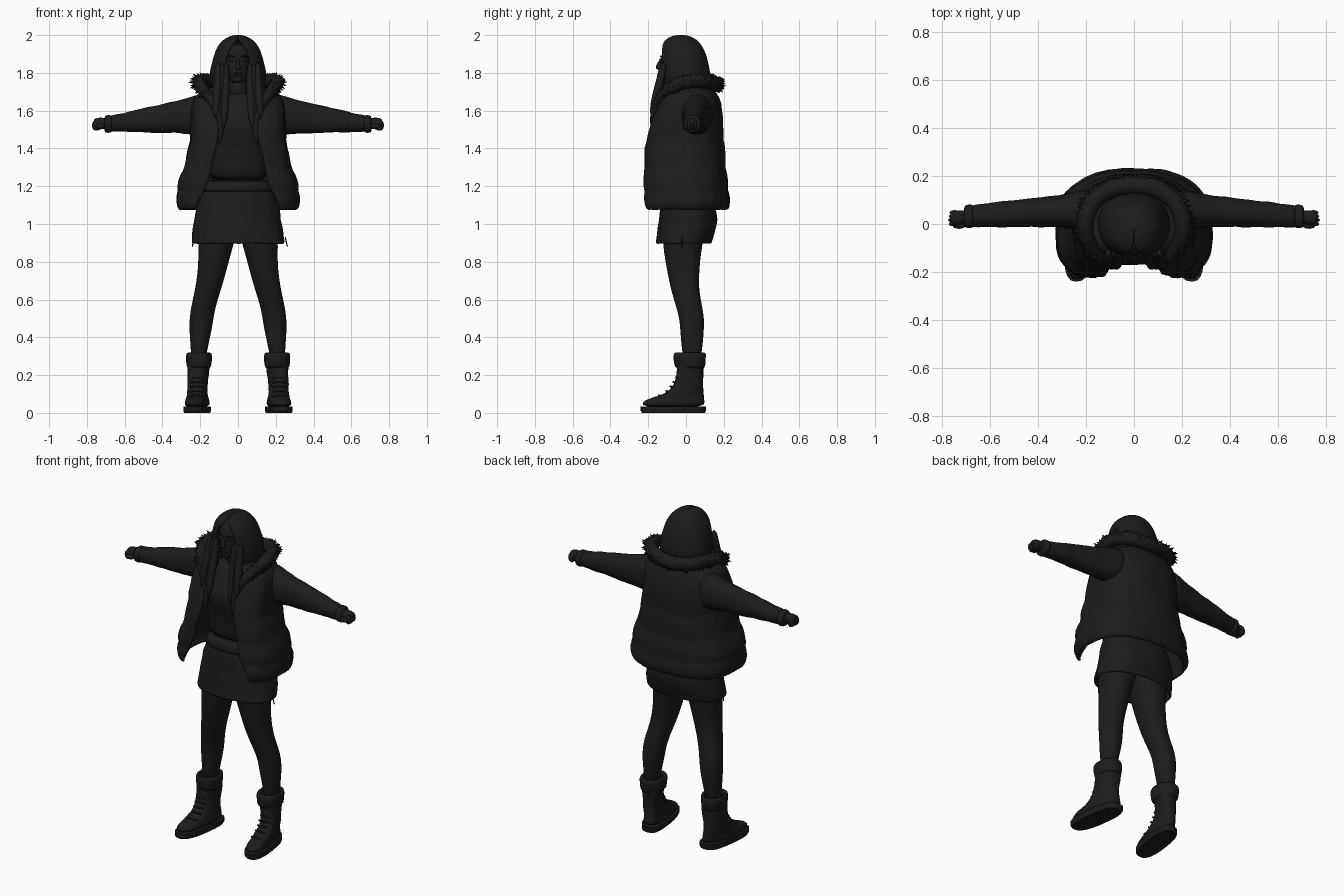
import bpy, bmesh, math, random
from mathutils import Vector

random.seed(4)
mat = bpy.data.materials.new("near_black")
mat.diffuse_color = (0.012, 0.012, 0.012, 1)
folds = bpy.data.textures.new("cloth_folds", 'CLOUDS')
folds.noise_scale = 0.09


def finish(name, bm, mirror=False, thick=0, sub=1, wrinkle=0):
    me = bpy.data.meshes.new(name)
    bm.to_mesh(me)
    bm.free()
    me.materials.append(mat)
    me.shade_smooth()
    ob = bpy.data.objects.new(name, me)
    bpy.context.collection.objects.link(ob)
    if mirror:
        ob.modifiers.new("mirror", 'MIRROR').use_mirror_merge = False
    if thick:
        m = ob.modifiers.new("thickness", 'SOLIDIFY')
        m.thickness, m.offset = thick, -1
    if sub:
        m = ob.modifiers.new("smooth", 'SUBSURF')
        m.levels = m.render_levels = sub
    if wrinkle:
        m = ob.modifiers.new("wrinkles", 'DISPLACE')
        m.texture, m.strength, m.mid_level = folds, wrinkle, 0.5
        m.texture_coords = 'GLOBAL'
    return ob


def loft(name, rings, n=24, pf=2.2, pb=2.2, axis='Z', caps=True, toe_out=0, **kw):
    """Rings are (height, a0, a1, b0, b1[, half width of front opening]), rising."""
    bm = bmesh.new()
    grid, is_open = [], len(rings[0]) == 6
    for h, a0, a1, b0, b1, *o in rings:
        ra, rb, ca, cb = (a1 - a0) / 2, (b1 - b0) / 2, (a0 + a1) / 2, (b0 + b1) / 2
        t0 = -math.acos(min(1, o[0] / ra) ** (pf / 2)) if is_open else 0
        span = math.pi - 2 * t0 if is_open else 2 * math.pi
        row = []
        for i in range(n):
            t = t0 + span * i / (n - 1 if is_open else n)
            c, s = math.cos(t), math.sin(t)
            e = 2 / (pf if s < 0 else pb)
            a = ca + ra * math.copysign(abs(c) ** e, c)
            b = cb + rb * math.copysign(abs(s) ** e, s)
            a -= toe_out * (b - 0.02)
            row.append(bm.verts.new((a, b, h) if axis == 'Z' else (h, a, b)))
        grid.append(row)
    for lo, hi in zip(grid, grid[1:]):
        for i in range(n - 1 if is_open else n):
            j = (i + 1) % n
            bm.faces.new((lo[i], lo[j], hi[j], hi[i]))
    if caps and not is_open:
        bm.faces.new(grid[0][::-1])
        bm.faces.new(grid[-1])
    return finish(name, bm, **kw)


def blob(name, loc, size, **kw):
    bm = bmesh.new()
    bmesh.ops.create_uvsphere(bm, u_segments=16, v_segments=10, radius=1)
    for v in bm.verts:
        v.co = Vector(loc) + Vector(a * b for a, b in zip(v.co, size))
    return finish(name, bm, sub=0, **kw)


def tube(name, pts, r, mirror=False):
    cu = bpy.data.curves.new(name, 'CURVE')
    cu.dimensions, cu.bevel_depth, cu.bevel_resolution, cu.use_fill_caps = '3D', r, 3, True
    sp = cu.splines.new('NURBS')
    sp.points.add(len(pts) - 1)
    for p, co in zip(sp.points, pts):
        p.co = (*co[:3], 1)
        p.radius = co[3] if len(co) > 3 else 1
    sp.use_endpoint_u, sp.order_u = True, 3
    tmp = bpy.data.objects.new(name + "_path", cu)
    bpy.context.collection.objects.link(tmp)
    me = bpy.data.meshes.new_from_object(tmp.evaluated_get(bpy.context.evaluated_depsgraph_get()))
    bpy.data.objects.remove(tmp)
    bm = bmesh.new()
    bm.from_mesh(me)
    return finish(name, bm, mirror=mirror, sub=0)


# Boots: sole, foot with shaft, rolled cuff, laces
sole = loft("boot_sole", [(0, .145, .268, -.232, .10), (.01, .14, .272, -.24, .105), (.035, .14, .272, -.24, .105)],
            pf=2.5, pb=3, toe_out=.13, mirror=True, sub=0)
loft("boot", [(.03, .145, .267, -.235, .098), (.055, .145, .267, -.235, .097), (.075, .152, .262, -.205, .096),
              (.09, .156, .262, -.145, .094), (.11, .16, .264, -.095, .092), (.15, .163, .266, -.06, .09),
              (.2, .157, .266, -.05, .09), (.26, .15, .268, -.05, .095), (.30, .15, .27, -.052, .098)],
     pf=2.4, pb=2.5, toe_out=.13, mirror=True, wrinkle=.012)
loft("boot_cuff", [(.235, .146, .27, -.055, .097), (.255, .14, .275, -.062, .102), (.29, .137, .277, -.066, .106),
                   (.32, .139, .277, -.064, .106)], caps=False, thick=.02, mirror=True, wrinkle=.008)
for k in range(5):
    y, z = -.145 + .09 * (k / 4) ** .6, .092 + .024 * k
    tube("boot_lace", [(.185, y + .012, z - .004), (.218 - y * .08, y - .008, z + .006), (.25, y + .012, z - .004)], .005, True)

# Legs
loft("leg", [(.27, .168, .248, -.015, .08), (.34, .163, .25, -.022, .085), (.42, .142, .257, -.03, .095),
             (.5, .13, .258, -.034, .097), (.57, .117, .247, -.055, .085), (.65, .09, .228, -.08, .068),
             (.75, .062, .212, -.10, .07), (.85, .035, .21, -.118, .08), (.93, .012, .212, -.125, .095),
             (1.02, .0, .2, -.12, .12)], mirror=True)

# Skirt and waistband
loft("skirt", [(.895, -.246, .246, -.158, .135), (.91, -.246, .246, -.16, .14), (.96, -.24, .24, -.152, .155),
               (1.02, -.232, .232, -.145, .168), (1.1, -.218, .218, -.138, .155), (1.2, -.175, .175, -.125, .12)],
     n=36, caps=False, thick=.012, wrinkle=.014)
loft("waistband", [(1.165, -.195, .195, -.136, .13), (1.18, -.195, .195, -.139, .13), (1.22, -.175, .175, -.133, .12),
                   (1.235, -.165, .165, -.125, .115)], n=32)
for x, z, dx in ((.25, .93, .012), (-.235, .93, -.006), (.2, .92, .01)):
    tube("hem_thread", [(x, -.02, z), (x + dx / 2, -.025, z - .025), (x + dx, -.02, z - .05)], .003)

# Shirt and neck
loft("shirt", [(1.22, -.165, .165, -.13, .115), (1.3, -.155, .155, -.125, .11), (1.4, -.16, .16, -.145, .12),
               (1.48, -.17, .17, -.172, .13), (1.53, -.17, .17, -.175, .13), (1.6, -.17, .17, -.14, .13),
               (1.67, -.13, .13, -.095, .11), (1.7, -.07, .07, -.07, .07)], n=32, pf=2.8, wrinkle=.008)
loft("neck", [(1.65, -.06, .06, -.075, .06), (1.72, -.052, .052, -.07, .045), (1.8, -.052, .052, -.07, .04)])

# Open padded jacket with hem band and quilting grooves
jacket = [(1.07, .305, -.225, .215, .225), (1.085, .325, -.24, .235, .225), (1.15, .33, -.24, .235, .20),
          (1.175, .316, -.228, .222, .18), (1.2, .324, -.237, .228, .165), (1.26, .305, -.236, .222, .15),
          (1.295, .283, -.224, .208, .14), (1.33, .279, -.228, .212, .135), (1.41, .263, -.222, .206, .115),
          (1.445, .252, -.208, .196, .11), (1.48, .256, -.207, .2, .105), (1.57, .25, -.175, .196, .095),
          (1.64, .247, -.148, .185, .095), (1.69, .222, -.132, .165, .10), (1.72, .165, -.11, .14, .095),
          (1.735, .11, -.085, .11, .08)]
loft("jacket", [(z, -w, w, f, b, o) for z, w, f, b, o in jacket], n=48, pf=3.6, pb=2.3, thick=.022, wrinkle=.014)

# Sleeves with alternating soft folds, and cuffs
sleeve = [(.16, 0, .14, 1.5, 1.685), (.21, -.025, .145, 1.472, 1.69), (.25, -.025, .135, 1.474, 1.675)]
for k in range(9):
    t, g = k / 8, .004 * (k % 2)
    sleeve.append((.29 + .36 * t, -.016 + g, .126 - .043 * t - g, 1.476 + .01 * t + g, 1.664 - .084 * t - g))
loft("sleeve", sleeve + [(.685, -.012, .078, 1.487, 1.574)], axis='X', mirror=True, wrinkle=.01)
loft("sleeve_cuff", [(.665, -.012, .076, 1.488, 1.572), (.675, -.018, .083, 1.482, 1.578), (.7, -.017, .08, 1.482, 1.576),
                     (.708, -.008, .07, 1.49, 1.568)], axis='X', mirror=True)

# Loosely closed hands
loft("palm", [(.67, .005, .055, 1.505, 1.555), (.705, .0, .058, 1.502, 1.562), (.735, -.008, .058, 1.5, 1.565),
              (.755, -.006, .055, 1.502, 1.56), (.765, .003, .048, 1.51, 1.552)], axis='X', n=16, mirror=True)
for k in range(4):
    blob("finger", (.752 - .003 * abs(k - 1), .0 + .016 * k, 1.522), (.021, .0095, .028), mirror=True)
blob("thumb", (.728, -.008, 1.518), (.026, .012, .015), mirror=True)

# Face
loft("face", [(1.745, -.022, .022, -.125, -.03), (1.755, -.038, .038, -.138, .0), (1.785, -.058, .058, -.138, .03),
              (1.83, -.072, .072, -.138, .07), (1.87, -.078, .078, -.134, .08), (1.92, -.075, .075, -.125, .08),
              (1.96, -.05, .05, -.09, .06)], n=28)
loft("nose", [(1.815, -.008, .008, -.15, -.12), (1.822, -.016, .016, -.16, -.12), (1.835, -.013, .013, -.162, -.12),
              (1.86, -.008, .008, -.146, -.12), (1.885, -.007, .007, -.134, -.11)], n=12)
blob("upper_lip", (0, -.136, 1.797), (.025, .01, .006))
blob("lower_lip", (0, -.135, 1.787), (.021, .01, .007))
blob("eye", (.032, -.122, 1.868), (.015, .01, .008), mirror=True)
tube("eyebrow", [(.016, -.134, 1.886), (.034, -.13, 1.893), (.056, -.11, 1.887)], .004, True)

# Hair: cap framing the face, long locks down the chest
hair = [(1.63, .115, -.10, .1, .09), (1.7, .135, -.125, .12, .075), (1.77, .15, -.135, .13, .065), (1.81, .15, -.138, .127, .066),
        (1.86, .136, -.142, .117, .066), (1.9, .126, -.141, .106, .058), (1.94, .11, -.135, .088, .038),
        (1.97, .085, -.12, .065, .012), (1.99, .055, -.09, .035, .001), (2.0, .025, -.055, .0, .0005), (2.001, .003, -.03, -.024, .0002)]
loft("hair_cap", [(z, -w, w, f, b, o) for z, w, f, b, o in hair], n=40, thick=.015)
for k, (x, low) in enumerate(((.062, 1.5), (.083, 1.42), (.105, 1.56))):
    m, h = x + .004, 1.86 - low
    loft("hair_lock", [(low, m + .008, m + .016, -.186, -.174), (low + h * .15, m - .012, m + .026, -.194, -.158),
                       (low + h * .4, m - .02, m + .026, -.182, -.135), (low + h * .7, x - .02, x + .022, -.156, -.11),
                       (1.86, x - .012, x + .014, -.138, -.10)], n=12, mirror=True)

# Folded hood: soft collar roll with fur trim along its edge
half = [(.085, -.175, 1.5, .3), (.105, -.172, 1.6, .55), (.165, -.125, 1.69, .8), (.212, -.03, 1.75, 1),
        (.185, .085, 1.762, 1.05), (.1, .15, 1.745, 1.1)]
ring = half + [(0, .162, 1.735, 1.1)] + [(-x, y, z, r) for x, y, z, r in half[::-1]]
tube("hood_roll", ring, .036)
bm = bmesh.new()
for k in range(900):
    s = random.uniform(2, len(ring) - 3.001)
    i = int(s)
    p = Vector(ring[i]).lerp(Vector(ring[i + 1]), s - i)
    d = Vector((random.gauss(0, 1), random.gauss(0, 1), random.gauss(0, 1))).normalized()
    base = p.xyz + d * .018 * p[3]
    tip = base + (d + Vector((p[0], p[1], .02)) * 1.2) * random.uniform(.022, .034)
    u = d.orthogonal().normalized()
    w = d.cross(u)
    v = [bm.verts.new(base + (u * math.cos(a) + w * math.sin(a)) * .012) for a in (0, 1.57, 3.14, 4.71)]
    t = bm.verts.new(tip)
    for j in range(4):
        bm.faces.new((v[j], v[(j + 1) % 4], t))
finish("fur_trim", bm, sub=0)

# Sharp edges on the soles
bpy.ops.object.select_all(action='DESELECT')
sole.select_set(True)
bpy.context.view_layer.objects.active = sole
bpy.ops.object.shade_smooth_by_angle()
